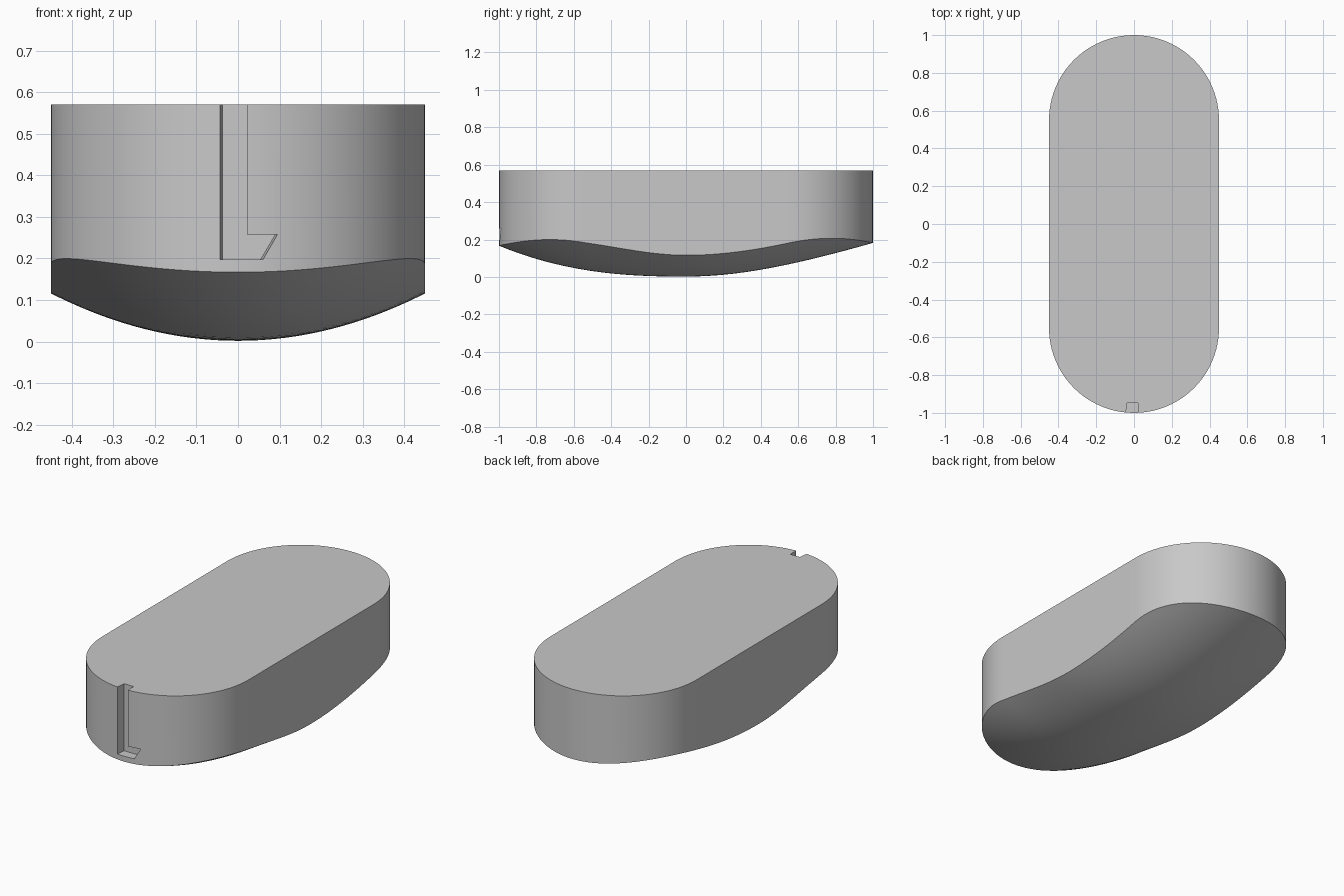
import bpy
import bmesh
import math

if "Cube" in bpy.data.objects:
    bpy.data.objects.remove(bpy.data.objects["Cube"], do_unlink=True)

RADIUS, STRAIGHT, TOP = 0.45, 0.55, 0.57
ARC_STEPS, SIDE_STEPS, RINGS = 48, 24, 20

grey = bpy.data.materials.new("plain grey")
grey.use_nodes = True
colour = (0.58, 0.58, 0.58, 1)
grey.diffuse_color = colour
grey.node_tree.nodes["Principled BSDF"].inputs["Base Color"].default_value = colour


def belly_height(x, y):
    """Height of the curved underside: a keel line plus a cross-curve."""
    if y > 0:
        keel = 0.346 * (math.hypot(y, 0.7) - 0.7)
    else:
        keel = 0.165 * abs(y) ** 2.5
    s = min(max(-y / 0.5, 0), 1)
    fullness = 1 + 0.28 * s * s * (3 - 2 * s)
    return 0.002 + keel + 0.114 * fullness * (x / RADIUS) ** 2


def stadium():
    """Outline with two half-round ends, counter-clockwise."""
    pts = []
    for sign in (1, -1):
        for i in range(ARC_STEPS):
            a = math.pi * i / ARC_STEPS
            pts.append((sign * RADIUS * math.cos(a),
                        sign * (STRAIGHT + RADIUS * math.sin(a))))
        for i in range(SIDE_STEPS):
            y = STRAIGHT * (1 - 2 * i / SIDE_STEPS)
            pts.append((-sign * RADIUS, sign * y))
    return pts


def add_object(name, bm):
    bmesh.ops.recalc_face_normals(bm, faces=bm.faces[:])
    mesh = bpy.data.meshes.new(name)
    bm.to_mesh(mesh)
    bm.free()
    mesh.materials.append(grey)
    obj = bpy.data.objects.new(name, mesh)
    bpy.context.collection.objects.link(obj)
    return obj


def bridge(bm, a, b):
    for i in range(len(a)):
        j = (i + 1) % len(a)
        bm.faces.new((a[i], a[j], b[j], b[i]))


# Body: flat top, upright wall, curved underside
bm = bmesh.new()
outline = stadium()
top = [bm.verts.new((x, y, TOP)) for x, y in outline]
bm.faces.new(top)
previous = top
for r in range(RINGS):
    t = 1 - r / RINGS
    ring = [bm.verts.new((x * t, y * t, belly_height(x * t, y * t)))
            for x, y in outline]
    bridge(bm, previous, ring)
    previous = ring
centre = bm.verts.new((0, 0, belly_height(0, 0)))
for i in range(len(previous)):
    bm.faces.new((previous[i], previous[(i + 1) % len(previous)], centre))
body = add_object("body", bm)

# Slot cutter: L-shaped channel, flaring slightly toward the outside
bm = bmesh.new()
loops = []
for y, flare in ((-1.05, 0.012), (-0.947, 0)):
    left, foot_low, foot_high = -0.037 - flare, 0.054 + flare, 0.09 + flare
    profile = ((left, 0.7), (left, 0.197), (foot_low, 0.197),
               (foot_high, 0.258), (0.022, 0.258), (0.022, 0.7))
    loops.append([bm.verts.new((x, y, z)) for x, z in profile])
    bm.faces.new(loops[-1])
bridge(bm, *loops)
cutter = add_object("slot_cutter", bm)
cutter.hide_render = True

# Cut the slot, then shade
cut = body.modifiers.new("slot", 'BOOLEAN')
cut.operation = 'DIFFERENCE'
cut.solver = 'EXACT'
cut.object = cutter
bpy.ops.object.select_all(action='DESELECT')
bpy.context.view_layer.objects.active = body
body.select_set(True)
bpy.ops.object.modifier_apply(modifier=cut.name)
bpy.data.objects.remove(cutter, do_unlink=True)
bpy.ops.object.shade_smooth_by_angle(angle=math.radians(30))
